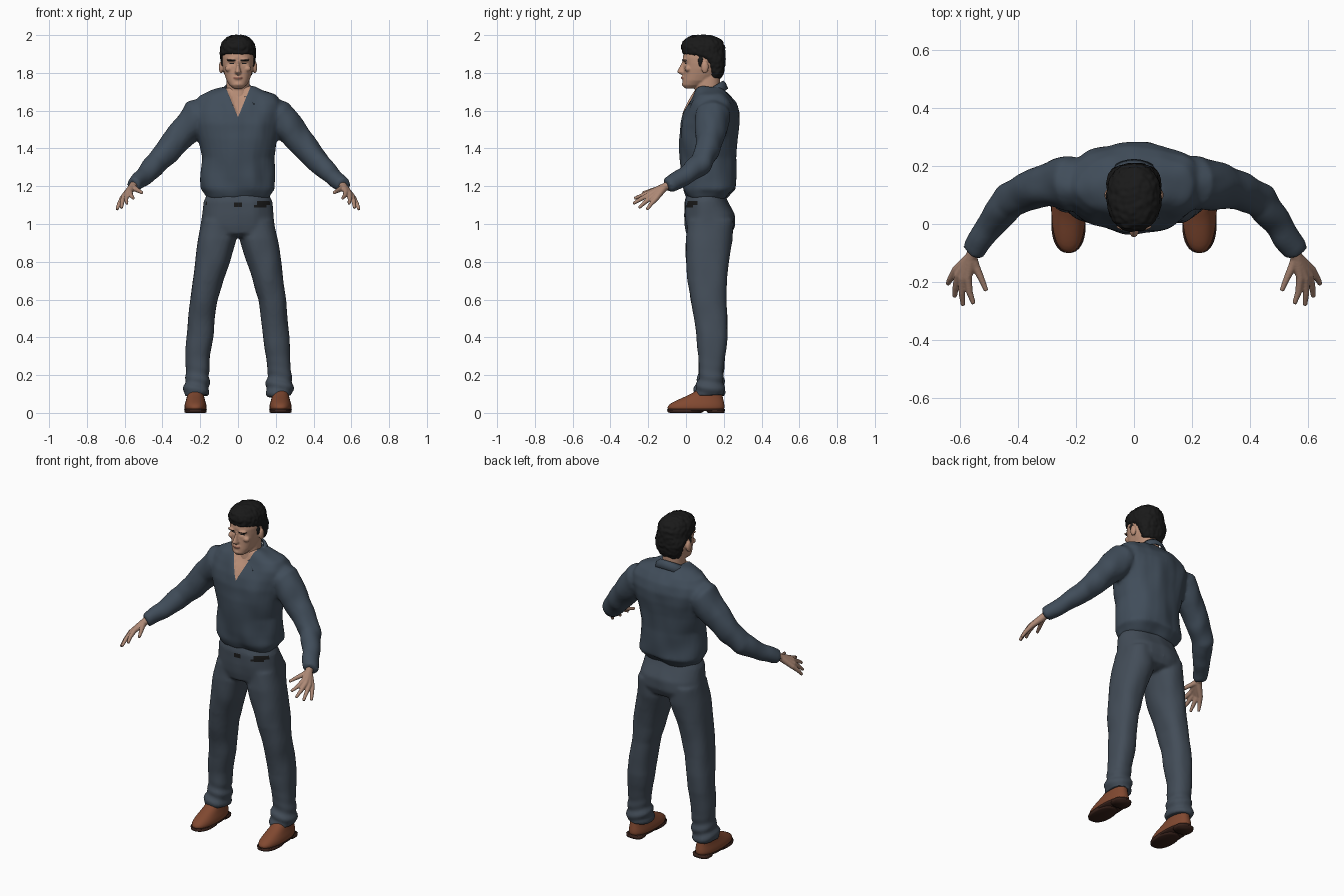
import bpy, bmesh, math
from mathutils import Vector, noise

cube = bpy.data.objects.get("Cube")
if cube:
    bpy.data.objects.remove(cube, do_unlink=True)


def material(name, rgb):
    m = bpy.data.materials.new(name)
    m.use_nodes = True
    m.diffuse_color = (*rgb, 1)
    bsdf = next(n for n in m.node_tree.nodes if n.type == 'BSDF_PRINCIPLED')
    bsdf.inputs["Base Color"].default_value = (*rgb, 1)
    bsdf.inputs["Roughness"].default_value = .8
    return m


SHIRT = material("shirt blue grey", (.052, .074, .102))
TROUSER = material("trouser blue grey", (.056, .074, .098))
SKIN = material("skin", (.5, .28, .19))
HAND = material("hand skin", (.42, .25, .18))
LIP = material("lip", (.33, .14, .1))
HAIR = material("black hair", (.01, .01, .01))
LEATHER = material("brown leather", (.22, .066, .03))
SOLE = material("dark sole", (.04, .016, .011))


def skin_rings(bm, rings):
    """Join rings of points into a closed solid."""
    rings = [[bm.verts.new(p) for p in ring] for ring in rings]
    n = len(rings[0])
    for a, b in zip(rings, rings[1:]):
        for i in range(n):
            j = (i + 1) % n
            bm.faces.new((a[i], a[j], b[j], b[i]))
    bm.faces.new(rings[0])
    bm.faces.new(rings[-1])


def loft(bm, rows, side=1, n=32, power=2.3):
    """Level rings: (z, x min, x max, y front, y back)."""
    rings = []
    for z, x0, x1, y0, y1 in rows:
        ring = []
        for i in range(n):
            a = math.tau * i / n
            c, s = math.cos(a), math.sin(a)
            u = math.copysign(abs(c) ** (2 / power), c)
            v = math.copysign(abs(s) ** (2 / power), s)
            ring.append((side * ((x0 + x1) + (x1 - x0) * u) / 2,
                         ((y0 + y1) + (y1 - y0) * v) / 2, z))
        rings.append(ring)
    skin_rings(bm, rings)


def centred(rows):
    """Turn (z, half width, y front, y back) into loft rows."""
    return [(z, -w, w, y0, y1) for z, w, y0, y1 in rows]


def tube(bm, path, side=1, n=20):
    """Round limb through (x, y, z, radius) points."""
    pts = [Vector((side * x, y, z)) for x, y, z, r in path]
    rings = []
    for i, p in enumerate(pts):
        t = (pts[min(i + 1, len(pts) - 1)] - pts[max(i - 1, 0)]).normalized()
        u = t.cross(Vector((side, .3, 1))).normalized()
        v = t.cross(u)
        r = path[i][3]
        rings.append([p + r * (u * math.cos(math.tau * k / n) + v * math.sin(math.tau * k / n))
                      for k in range(n)])
    skin_rings(bm, rings)


def ball(bm, centre, radii):
    made = bmesh.ops.create_uvsphere(bm, u_segments=16, v_segments=10, radius=1)['verts']
    for v in made:
        v.co = Vector(c + a * r for c, a, r in zip(centre, v.co, radii))


def make(name, bm, mats, subdivide=0):
    bmesh.ops.recalc_face_normals(bm, faces=bm.faces)
    mesh = bpy.data.meshes.new(name)
    bm.to_mesh(mesh)
    bm.free()
    for m in mats:
        mesh.materials.append(m)
    mesh.polygons.foreach_set("use_smooth", [True] * len(mesh.polygons))
    obj = bpy.data.objects.new(name, mesh)
    bpy.context.collection.objects.link(obj)
    if subdivide:
        obj.modifiers.new("round", 'SUBSURF').levels = subdivide
        obj.modifiers["round"].render_levels = subdivide
    return obj


def fuse(name, bm, mats, voxel, relief=None, paint=None, smooth=4):
    """Merge overlapping solids into one skin, then add relief and colour areas."""
    obj = make(name, bm, mats)
    mod = obj.modifiers.new("merge", 'REMESH')
    mod.mode, mod.voxel_size = 'VOXEL', voxel
    mod = obj.modifiers.new("soften", 'SMOOTH')
    mod.factor, mod.iterations = .5, smooth
    bpy.context.view_layer.update()
    mesh = bpy.data.meshes.new_from_object(obj.evaluated_get(bpy.context.evaluated_depsgraph_get()))
    obj.modifiers.clear()
    obj.data = mesh
    bm = bmesh.new()
    bm.from_mesh(mesh)
    bm.normal_update()
    if relief:
        shifts = [v.normal * relief(v.co) for v in bm.verts]
        for v, d in zip(bm.verts, shifts):
            v.co += d
    if paint:
        paint(bm)
    for f in bm.faces:
        f.smooth = True
    bm.to_mesh(mesh)
    bm.free()
    mesh.name = name
    return obj


def colour(bm, slot, planes):
    """Cut along the planes and colour the faces behind all of them."""
    planes = [(Vector(co), Vector(no)) for co, no in planes]
    for co, no in planes:
        bmesh.ops.bisect_plane(bm, geom=bm.verts[:] + bm.edges[:] + bm.faces[:],
                               plane_co=co, plane_no=no, dist=.00001)
    for f in bm.faces:
        c = f.calc_center_median()
        if all((c - co).dot(no) < 0 for co, no in planes):
            f.material_index = slot


def box(x0, x1, z0, z1, y):
    return [((x0, 0, 0), (-1, 0, 0)), ((x1, 0, 0), (1, 0, 0)), ((0, 0, z0), (0, 0, -1)),
            ((0, 0, z1), (0, 0, 1)), ((0, y, 0), (0, 1, 0))]


# shirt: bloused body, sleeves and open neck
bm = bmesh.new()
loft(bm, centred([(1.135, .165, .005, .21), (1.16, .178, -.008, .235), (1.185, .198, -.018, .265),
                  (1.25, .195, -.024, .264), (1.35, .187, -.028, .264), (1.45, .207, -.032, .27),
                  (1.53, .228, -.027, .28), (1.59, .237, -.01, .28), (1.64, .232, .012, .262),
                  (1.68, .2, .032, .235), (1.705, .14, .042, .215), (1.725, .088, .05, .2)]))
for s in (1, -1):
    tube(bm, [(.13, .14, 1.6, .075), (.215, .142, 1.57, .094), (.3, .132, 1.478, .078),
              (.37, .11, 1.388, .068), (.43, .078, 1.318, .06), (.5, -.01, 1.25, .05),
              (.55, -.085, 1.21, .042), (.557, -.098, 1.204, .038)], s)


def shirt_folds(p):
    wave = math.sin(26 * p.x + 14 * abs(p.z) + 2 * math.sin(11 * p.z))
    return .003 * wave + .009 * noise.noise(Vector((p.x * 13, p.y * 13, p.z * 6)))


def open_neck(bm):
    tip = (0, 0, 1.565)
    colour(bm, 1, [(tip, (.17, 0, -.07)), (tip, (-.17, 0, -.07)), ((0, .09, 0), (0, 1, 0))])
    for v in bm.verts:
        if all(f.material_index for f in v.link_faces):
            v.co.y += .008


fuse("shirt", bm, [SHIRT, SKIN], .01, shirt_folds, open_neck)

# collar: folded band with two front points
bm = bmesh.new()
rows = []
for i in range(25):
    t = i / 12 - 1
    a, b = math.radians(150 * t), math.radians(128 * t)
    z = 1.712 + .045 * math.cos(a)
    top = (.07 * math.sin(a), .125 + (.07 if math.cos(a) > 0 else .095) * math.cos(a), z)
    low = (.106 * math.sin(b), .125 + (.095 if math.cos(b) > 0 else .17) * math.cos(b), z - .042)
    mid = [(p + q) / 2 * k for p, q, k in zip(top, low, (1.06, 1, 1.004))]
    rows.append([bm.verts.new(p) for p in (top, mid, low)])
for a, b in zip(rows, rows[1:]):
    for k in range(2):
        bm.faces.new((a[k], a[k + 1], b[k + 1], b[k]))
collar = make("collar", bm, [SHIRT])
mod = collar.modifiers.new("cloth", 'SOLIDIFY')
mod.thickness, mod.offset = .008, 0

# trousers: hips and two legs
bm = bmesh.new()
loft(bm, centred([(1.17, .16, .01, .2), (1.12, .181, -.008, .222), (1.05, .188, -.01, .258),
                  (.99, .198, -.007, .26), (.95, .19, 0, .24), (.93, .15, .03, .2)]))
for s in (1, -1):
    loft(bm, [(1.02, .02, .192, .01, .245), (.92, .008, .21, -.004, .243), (.8, .046, .226, 0, .228),
              (.7, .08, .241, .008, .22), (.6, .108, .254, .025, .215), (.5, .121, .265, .043, .22),
              (.4, .131, .273, .06, .22), (.3, .148, .278, .068, .207), (.2, .156, .28, .068, .197),
              (.14, .15, .29, .05, .204), (.105, .152, .29, .043, .206), (.09, .156, .286, .046, .203)], s)


def trouser_folds(p):
    hem = math.exp(-((p.z - .14) / .07) ** 2)
    return (.005 * hem * math.sin(95 * p.z + 22 * p.x + 14 * p.y)
            + .007 * noise.noise(Vector((p.x * 11, p.y * 11, p.z * 7))))


def belt_marks(bm):
    for x0, x1, z0, z1 in ((-.022, .022, 1.09, 1.115), (.1, .185, 1.1, 1.122),
                           (.085, .15, 1.088, 1.1), (-.19, -.165, 1.1, 1.118)):
        colour(bm, 1, box(x0, x1, z0, z1, .06))


fuse("trousers", bm, [TROUSER, HAIR], .01, trouser_folds, belt_marks)

# head: skull, neck, nose, lips, brows and ears
bm = bmesh.new()
loft(bm, centred([(1.718, .026, -.006, .05), (1.735, .045, -.019, .09), (1.76, .061, -.017, .14),
                  (1.79, .071, -.014, .17), (1.82, .079, -.012, .185), (1.85, .083, -.013, .19),
                  (1.88, .084, -.017, .195), (1.92, .08, -.01, .193), (1.96, .062, .012, .17),
                  (1.98, .03, .05, .12)]))
loft(bm, centred([(1.6, .066, .04, .18), (1.68, .063, .045, .18), (1.8, .06, .06, .18)]))
loft(bm, centred([(1.793, .014, -.032, .03), (1.804, .019, -.047, .03), (1.813, .015, -.045, .03),
                  (1.835, .01, -.033, .03), (1.86, .009, -.02, .03)]), n=16)
ball(bm, (0, -.012, 1.774), (.024, .015, .011))
ball(bm, (0, -.006, 1.74), (.024, .016, .014))
for s in (1, -1):
    ball(bm, (s * .034, -.008, 1.868), (.028, .014, .008))
    ball(bm, (s * .05, .01, 1.822), (.02, .018, .016))
    ball(bm, (s * .09, .1, 1.83), (.012, .02, .033))


def eye_sockets(p):
    if p.y > .05:
        return 0
    return -.009 * math.exp(-((abs(p.x) - .032) / .016) ** 2 - ((p.z - 1.85) / .009) ** 2)


def face_marks(bm):
    for s in (1, -1):
        x0, x1 = sorted((s * .014, s * .056))
        colour(bm, 1, box(x0, x1, 1.862, 1.87, .05))
        x0, x1 = sorted((s * .021, s * .045))
        colour(bm, 1, box(x0, x1, 1.846, 1.852, .05))
    colour(bm, 2, box(-.023, .023, 1.768, 1.779, .05))


fuse("head", bm, [SKIN, HAIR, LIP], .005, eye_sockets, face_marks, 2)

# hair: short crop that wraps behind the ears
bm = bmesh.new()
loft(bm, centred([(1.772, .062, .13, .185), (1.8, .077, .12, .2), (1.84, .088, .11, .207),
                  (1.87, .093, .082, .209), (1.888, .094, .035, .209), (1.902, .095, -.018, .209),
                  (1.94, .093, -.026, .206), (1.968, .08, -.018, .194), (1.987, .06, .005, .168),
                  (2, .03, .04, .13)]))
for s in (1, -1):
    ball(bm, (s * .08, .077, 1.862), (.01, .014, .03))
fuse("hair", bm, [HAIR], .006, lambda p: .005 * noise.noise(p * 55), None, 2)

# hands: each finger runs from the wrist to its tip
FINGERS = {
    "index": [(.572, -.185, 1.17), (.566, -.235, 1.15), (.552, -.274, 1.135)],
    "middle": [(.59, -.187, 1.16), (.592, -.24, 1.132), (.588, -.28, 1.108)],
    "ring": [(.605, -.176, 1.147), (.613, -.217, 1.115), (.617, -.25, 1.085)],
    "little": [(.612, -.157, 1.137), (.63, -.186, 1.105), (.641, -.207, 1.076)],
    "thumb": [(.545, -.145, 1.187), (.526, -.187, 1.176), (.508, -.23, 1.165)]}
for s, label in ((1, "left"), (-1, "right")):
    bm = bmesh.new()
    for joints in FINGERS.values():
        path = [(.545, -.08, 1.212), (.56, -.115, 1.195)] + joints
        tube(bm, [(*p, r) for p, r in zip(path, (.024, .021, .0145, .0115, .008))], s, 12)
    fuse(label + "_hand", bm, [HAND], .004, None, None, 2)

    # shoe upper, front sole and heel
    bm = bmesh.new()
    loft(bm, [(.01, .17, .28, -.094, .2), (.025, .165, .285, -.102, .205), (.045, .167, .283, -.092, .204),
              (.062, .173, .277, -.06, .2), (.08, .178, .272, -.02, .196), (.1, .182, .268, .03, .192),
              (.13, .186, .264, .065, .185)], s)
    make(label + "_shoe", bm, [LEATHER], 1)
    bm = bmesh.new()
    loft(bm, [(0, .172, .278, -.085, .08), (.004, .167, .283, -.098, .09), (.016, .166, .284, -.1, .1)], s)
    loft(bm, [(0, .175, .275, .115, .203), (.016, .172, .278, .105, .206)], s, power=3)
    loft(bm, [(.01, .168, .282, -.09, .205), (.02, .165, .285, -.1, .207)], s)
    make(label + "_sole", bm, [SOLE])
